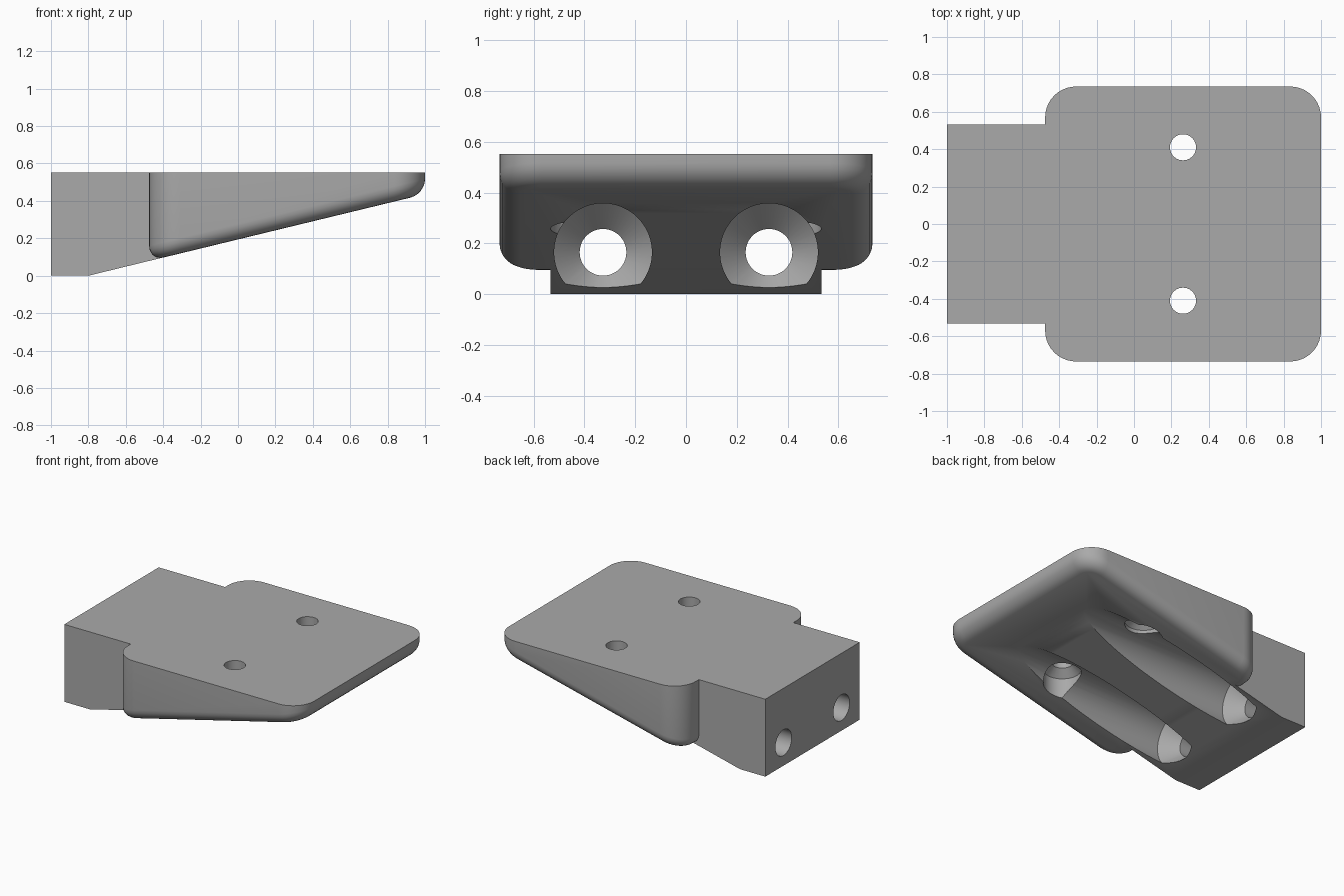
import bpy, bmesh, math
from mathutils import Matrix, Vector

cube = bpy.data.objects.get("Cube")
if cube:
    bpy.data.objects.remove(cube, do_unlink=True)

TOP, SLOPE = 0.553, 0.2425

grey = bpy.data.materials.new("plain grey")
grey.use_nodes = True
grey.diffuse_color = (0.4, 0.4, 0.4, 1)
grey.node_tree.nodes["Principled BSDF"].inputs["Base Color"].default_value = (0.4, 0.4, 0.4, 1)


def underside(x):
    return SLOPE * (x + 0.8)


def finish(bm, name):
    bmesh.ops.recalc_face_normals(bm, faces=bm.faces)
    mesh = bpy.data.meshes.new(name)
    bm.to_mesh(mesh)
    bm.free()
    mesh.materials.append(grey)
    obj = bpy.data.objects.new(name, mesh)
    bpy.context.collection.objects.link(obj)
    return obj


def prism(bm, lower, upper):
    """Solid between two matching loops of points."""
    a = [bm.verts.new(p) for p in lower]
    b = [bm.verts.new(p) for p in upper]
    bottom = bm.faces.new(a)
    bm.faces.new(b)
    for i in range(len(a)):
        j = (i + 1) % len(a)
        bm.faces.new((a[i], a[j], b[j], b[i]))
    return bottom


def lathe(name, profile, sides, matrix):
    """Closed turned solid from (radius, height) pairs."""
    bm = bmesh.new()
    rings = [[bm.verts.new((r * math.cos(math.tau * i / sides),
                            r * math.sin(math.tau * i / sides), h))
              for i in range(sides)] for r, h in profile]
    bm.faces.new(rings[0])
    bm.faces.new(rings[-1])
    for a, b in zip(rings, rings[1:]):
        for i in range(sides):
            j = (i + 1) % sides
            bm.faces.new((a[i], a[j], b[j], b[i]))
    bm.transform(matrix)
    return finish(bm, name)


def combine(target, tool, operation):
    mod = target.modifiers.new(operation, 'BOOLEAN')
    mod.operation, mod.solver, mod.object = operation, 'EXACT', tool
    bpy.context.view_layer.objects.active = target
    bpy.ops.object.modifier_apply(modifier=mod.name)
    bpy.data.objects.remove(tool, do_unlink=True)


# Wide wedge plate: rounded outline, sloping underside with rounded lower edge
RADIUS, STEPS = 0.165, 10
outline = []
for quarter, (cx, cy) in enumerate([(1 - RADIUS, 0.735 - RADIUS), (-0.475 + RADIUS, 0.735 - RADIUS),
                                    (-0.475 + RADIUS, RADIUS - 0.735), (1 - RADIUS, RADIUS - 0.735)]):
    for s in range(STEPS + 1):
        t = (quarter + s / STEPS) * math.pi / 2
        outline.append((cx + RADIUS * math.cos(t), cy + RADIUS * math.sin(t)))
bm = bmesh.new()
bottom = prism(bm, [(x, y, underside(x)) for x, y in outline], [(x, y, TOP) for x, y in outline])
bmesh.ops.recalc_face_normals(bm, faces=bm.faces)
bmesh.ops.bevel(bm, geom=list(bottom.edges), offset=0.08, segments=6, profile=0.5, affect='EDGES')
body = finish(bm, "wedge_bracket")

# Narrow end block, slightly overlapping the plate
side = [(-1, 0), (-0.8, 0), (-0.36, underside(-0.36) + 0.0005), (-0.36, TOP), (-1, TOP)]
bm = bmesh.new()
prism(bm, [(x, -0.533, z) for x, z in side], [(x, 0.533, z) for x, z in side])
combine(body, finish(bm, "end_block"), 'UNION')

along_x = Matrix.Rotation(math.pi / 2, 4, 'Y')
for sign in (-1, 1):
    # Long screw channel with tapered seat and through hole
    channel = lathe("channel_cutter",
                    [(0.092, -1.2), (0.092, -0.74), (0.193, -0.635), (0.193, 1.2)], 48,
                    Matrix.Translation((0, sign * 0.327, 0.165)) @ along_x)
    combine(body, channel, 'DIFFERENCE')
    # Vertical screw hole with wider recess from below
    hole = lathe("hole_cutter",
                 [(0.124, -0.1), (0.124, 0.38), (0.07, 0.43), (0.07, 0.8)], 24,
                 Matrix.Translation((0.262, sign * 0.41, 0)))
    combine(body, hole, 'DIFFERENCE')

bpy.ops.object.select_all(action='DESELECT')
body.select_set(True)
bpy.context.view_layer.objects.active = body
bpy.ops.object.shade_smooth_by_angle(angle=math.radians(30))
